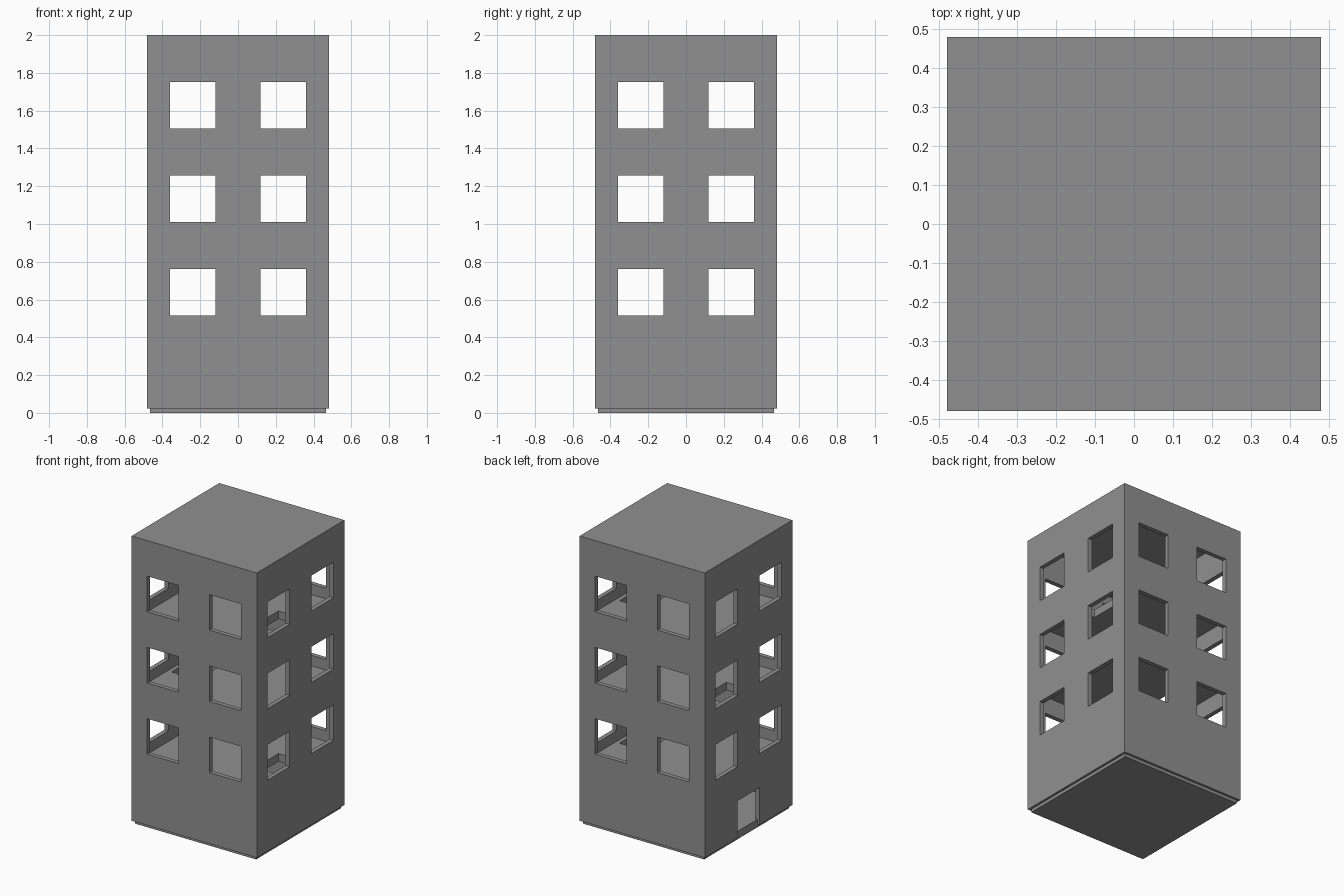
import bpy

if "Cube" in bpy.data.objects:
    bpy.data.objects.remove(bpy.data.objects["Cube"])

OUT, INNER, SLAB = 0.481, 0.45, 0.465
PITCH = 0.495

grey = bpy.data.materials.new("dark_grey")
grey.diffuse_color = (0.28, 0.28, 0.28, 1)
grey.use_nodes = True
grey.node_tree.nodes["Principled BSDF"].inputs["Base Color"].default_value = grey.diffuse_color


def box(name, x0, x1, y0, y1, z0, z1):
    bpy.ops.mesh.primitive_cube_add(size=1)
    o = bpy.context.object
    o.name = name
    o.data.materials.append(grey)
    for v in o.data.vertices:
        v.co.x = x1 if v.co.x > 0 else x0
        v.co.y = y1 if v.co.y > 0 else y0
        v.co.z = z1 if v.co.z > 0 else z0
    return o


def cut(target, *bounds):
    cutter = box("cutter", *bounds)
    cutter.hide_render = True
    bpy.context.view_layer.objects.active = target
    m = target.modifiers.new("cut", 'BOOLEAN')
    m.operation = 'DIFFERENCE'
    m.solver = 'EXACT'
    m.object = cutter
    bpy.ops.object.modifier_apply(modifier=m.name)
    bpy.data.objects.remove(cutter, do_unlink=True)


# Hollow outer shell with a flat roof, open at the bottom
walls = box("walls_and_roof", -OUT, OUT, -OUT, OUT, 0.022, 2.0)
cut(walls, -INNER, INNER, -INNER, INNER, -0.1, 1.965)

# Three rows of windows, two per wall, cut straight through opposite walls
for row in range(3):
    z0 = 0.516 + PITCH * row
    z1 = z0 + 0.247
    for c in (-0.24, 0.24):
        cut(walls, c - 0.121, c + 0.121, -1, 1, z0, z1)
        cut(walls, -1, 1, c - 0.121, c + 0.121, z0, z1)

# Doorway in the left wall
cut(walls, -1, -0.3, -0.12, 0.12, -0.1, 0.28)

# Ground slab, which shows as a recessed plinth under the walls
box("ground_slab", -SLAB, SLAB, -SLAB, SLAB, 0.0, 0.055)

# Upper floors with stair openings on alternating sides
for i, side in enumerate((1, -1, 1)):
    top = 0.443 + PITCH * i
    floor = box(f"floor_{i + 1}", -SLAB, SLAB, -SLAB, SLAB, top - 0.055, top)
    xa, xb = sorted((side * 0.22, side * 0.42))
    cut(floor, xa, xb, -0.13, 0.13, top - 0.2, top + 0.2)
